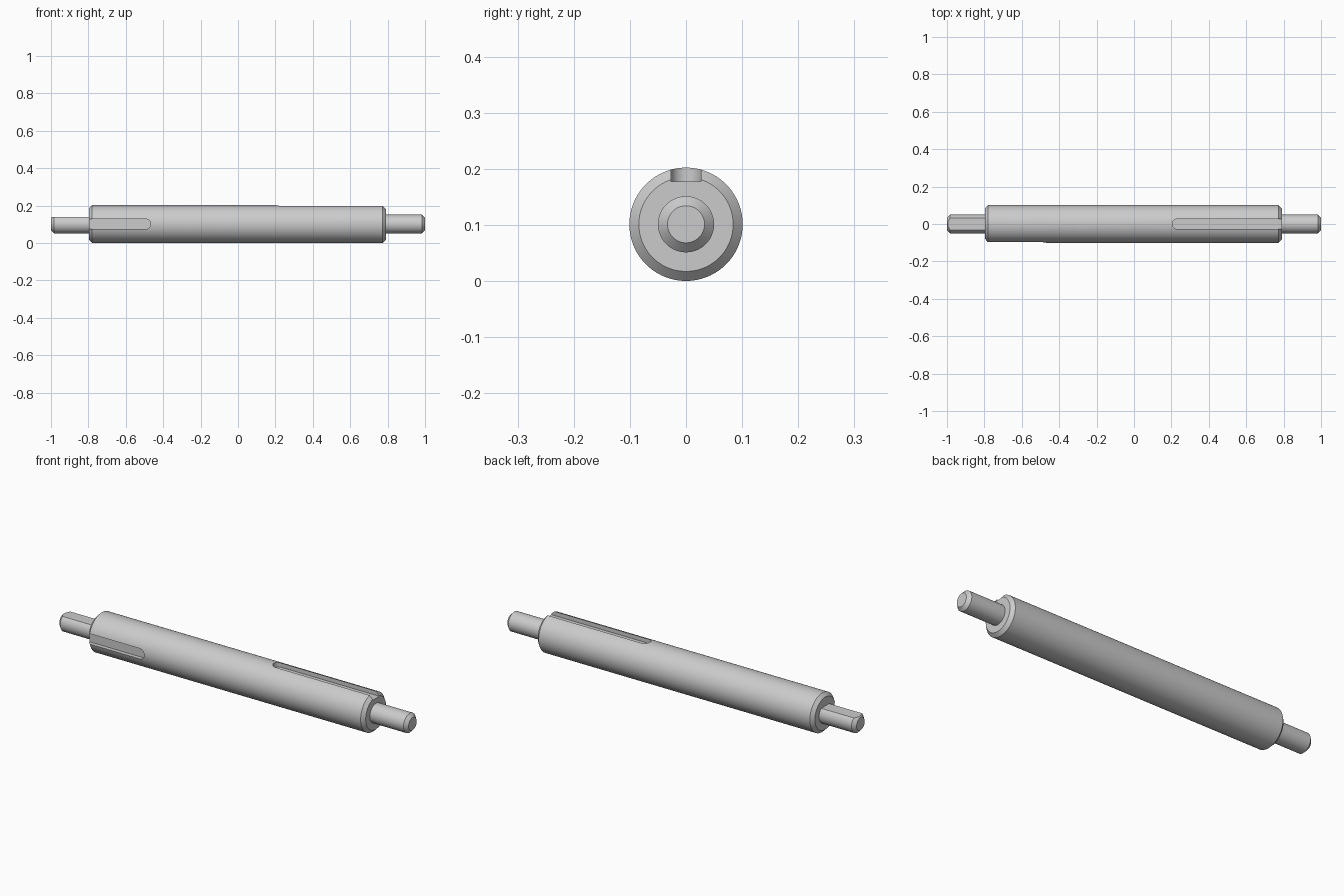
import bpy, bmesh
from math import pi, cos, sin
from mathutils import Matrix

if "Cube" in bpy.data.objects:
    bpy.data.objects.remove(bpy.data.objects["Cube"])

R, STUB, C = 0.101, 0.05, 0.017   # body radius, journal radius, chamfer
X0, X1 = -0.797, 0.79             # body ends
SLOT_W, FLOOR = 0.027, 0.076      # keyway half width, floor height above axis
FLAT = 0.038                      # height of the journal flat above axis


def make_object(name, bm):
    bmesh.ops.recalc_face_normals(bm, faces=bm.faces)
    mesh = bpy.data.meshes.new(name)
    bm.to_mesh(mesh)
    bm.free()
    obj = bpy.data.objects.new(name, mesh)
    bpy.context.collection.objects.link(obj)
    return obj


def lathe(name, profile, steps=96):
    """Revolve (x, radius) points about the x axis."""
    bm = bmesh.new()
    verts = [bm.verts.new((x, 0, r)) for x, r in profile]
    edges = [bm.edges.new(pair) for pair in zip(verts, verts[1:])]
    bmesh.ops.spin(bm, geom=verts + edges, cent=(0, 0, 0), axis=(1, 0, 0),
                   angle=2 * pi, steps=steps, use_duplicate=False)
    bmesh.ops.remove_doubles(bm, verts=bm.verts, dist=1e-5)
    return make_object(name, bm)


def prism(name, outline, z0, z1, roll=0):
    """Extrude an (x, y) outline from z0 to z1, then roll it about the x axis."""
    bm = bmesh.new()
    face = bm.faces.new([bm.verts.new((x, y, z0)) for x, y in outline])
    new = bmesh.ops.extrude_face_region(bm, geom=[face])["geom"]
    bmesh.ops.translate(bm, vec=(0, 0, z1 - z0),
                        verts=[v for v in new if isinstance(v, bmesh.types.BMVert)])
    bm.transform(Matrix.Rotation(roll, 4, 'X'))
    return make_object(name, bm)


def slot_outline(tip, open_end):
    """Keyway outline with a round tip, running out past the open end."""
    s = 1 if open_end > tip else -1
    cx = tip + s * SLOT_W
    arc = [(cx - s * SLOT_W * sin(a), SLOT_W * cos(a))
           for a in (pi * i / 24 for i in range(25))]
    return arc + [(open_end, -SLOT_W), (open_end, SLOT_W)]


# Stepped shaft with chamfered body and journals
shaft = lathe("shaft", [
    (-1, 0), (-1, STUB - C), (-1 + C, STUB), (X0, STUB),
    (X0, R - C), (X0 + C, R), (X1 - C, R), (X1, R - C),
    (X1, STUB), (1 - C, STUB), (1, STUB - C), (1, 0)])

# Top keyway, front keyway and the flat on the left journal
cutters = [
    prism("top_keyway_cutter", slot_outline(0.205, 0.85), FLOOR, 0.15),
    prism("front_keyway_cutter", slot_outline(-0.467, -0.85), FLOOR, 0.15, pi / 2),
    prism("journal_flat_cutter",
          [(-1.1, -0.1), (X0, -0.1), (X0, 0.1), (-1.1, 0.1)], FLAT, 0.07),
]
bpy.context.view_layer.objects.active = shaft
shaft.select_set(True)
for cutter in cutters:
    cutter.hide_render = True
    mod = shaft.modifiers.new(cutter.name, 'BOOLEAN')
    mod.operation, mod.solver, mod.object = 'DIFFERENCE', 'EXACT', cutter
    bpy.ops.object.modifier_apply(modifier=mod.name)
    bpy.data.objects.remove(cutter)

# Smooth round surfaces, keep the machined edges crisp
bpy.ops.object.shade_smooth_by_angle(angle=pi / 6)
shaft.location.z = R
